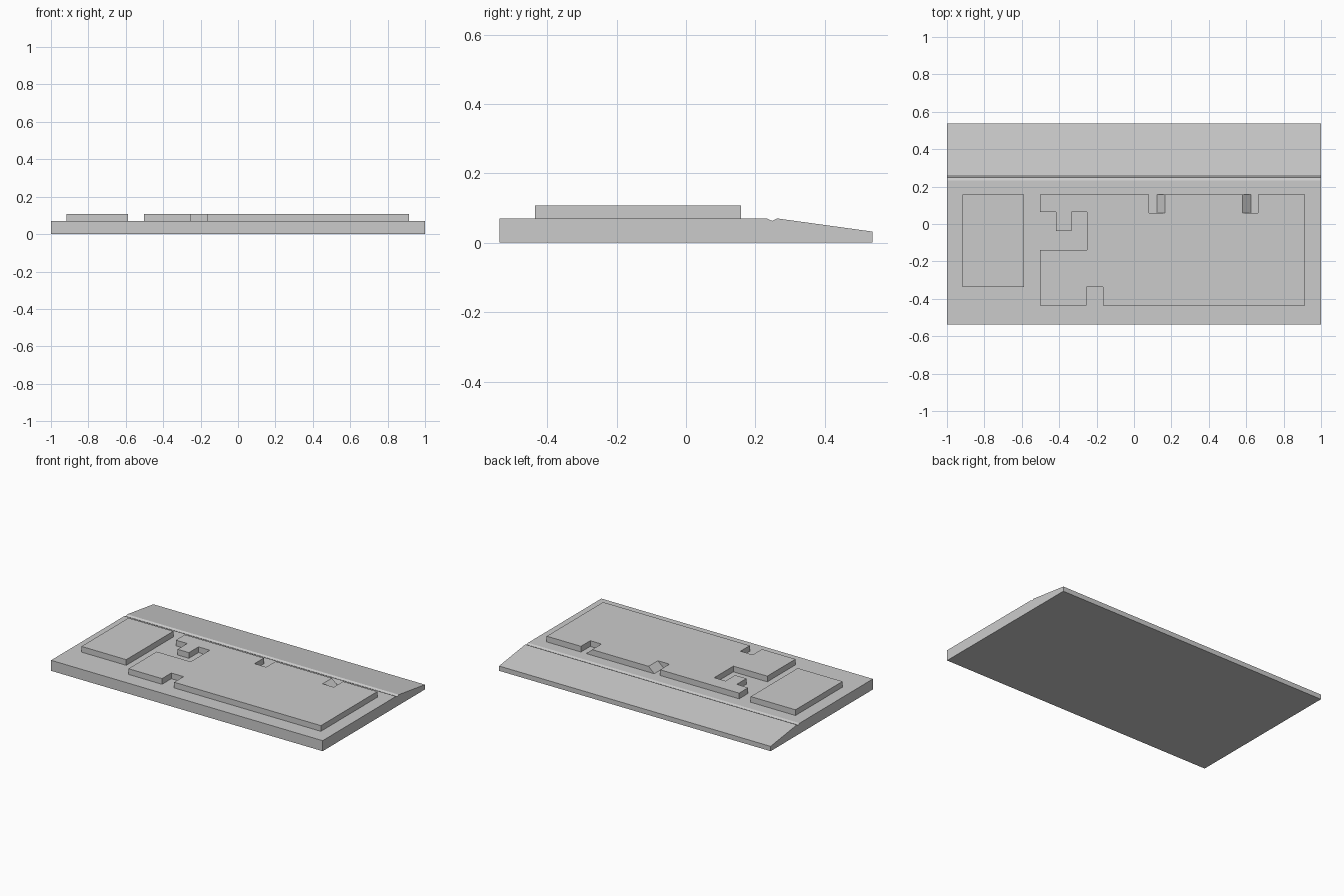
import bpy, bmesh
from mathutils import Vector

cube = bpy.data.objects.get("Cube")
if cube:
    bpy.data.objects.remove(cube, do_unlink=True)

grey = bpy.data.materials.new("plain grey")
grey.use_nodes = True
colour = (0.6, 0.6, 0.6, 1)
grey.diffuse_color = colour
grey.node_tree.nodes["Principled BSDF"].inputs["Base Color"].default_value = colour

TOP, RAISED = 0.07, 0.108     # base surface and plate surface heights
BACK, FRONT = 0.158, -0.435   # plate back and front edges
INNER = 0.06                  # depth reached by the back notches


def prism(name, outline, offset, adjust=None):
    """Extrude a closed 3D outline along offset; adjust may move vertices."""
    bm = bmesh.new()
    face = bm.faces.new([bm.verts.new(p) for p in outline])
    result = bmesh.ops.extrude_face_region(bm, geom=[face], use_keep_orig=True)
    moved = [v for v in result["geom"] if isinstance(v, bmesh.types.BMVert)]
    bmesh.ops.translate(bm, verts=moved, vec=Vector(offset))
    if adjust:
        for v in bm.verts:
            adjust(v)
    bmesh.ops.recalc_face_normals(bm, faces=bm.faces)
    mesh = bpy.data.meshes.new(name)
    bm.to_mesh(mesh)
    bm.free()
    mesh.materials.append(grey)
    obj = bpy.data.objects.new(name, mesh)
    bpy.context.collection.objects.link(obj)
    return obj


def plate(name, outline, adjust=None):
    return prism(name, [(x, y, TOP) for x, y in outline],
                 (0, 0, RAISED - TOP), adjust)


# Base slab: side profile with a shallow groove and a sloping back
profile = [(-0.538, 0), (0.538, 0), (0.538, 0.032), (0.263, TOP),
           (0.248, 0.063), (0.233, TOP), (-0.538, TOP)]
prism("base_slab", [(-1, y, z) for y, z in profile], (2, 0, 0))

# Small raised plate
plate("small_plate", [(-0.917, -0.337), (-0.587, -0.337),
                      (-0.587, BACK), (-0.917, BACK)])


# Large raised plate: one wall of each back notch leans out into a ramp
def lean_ramps(v):
    if v.co.z < TOP + 0.001 and v.co.y > 0:
        if abs(v.co.x - 0.165) < 0.001:
            v.co.x = 0.123
        elif abs(v.co.x - 0.581) < 0.001:
            v.co.x = 0.625


large = [(-0.502, FRONT), (-0.255, FRONT), (-0.255, -0.337), (-0.165, -0.337),
         (-0.165, FRONT), (0.915, FRONT), (0.915, BACK)]
for right, left in ((0.581, 0.663), (0.08, 0.165)):
    large += [(left, BACK), (left, INNER), (right, INNER), (right, BACK)]
# right-hand recess with a square tab hanging into it
large += [(-0.502, BACK), (-0.502, 0.063), (-0.418, 0.063), (-0.418, -0.038),
          (-0.335, -0.038), (-0.335, 0.063), (-0.252, 0.063),
          (-0.252, -0.138), (-0.502, -0.138)]
plate("large_plate", large, lean_ramps)
